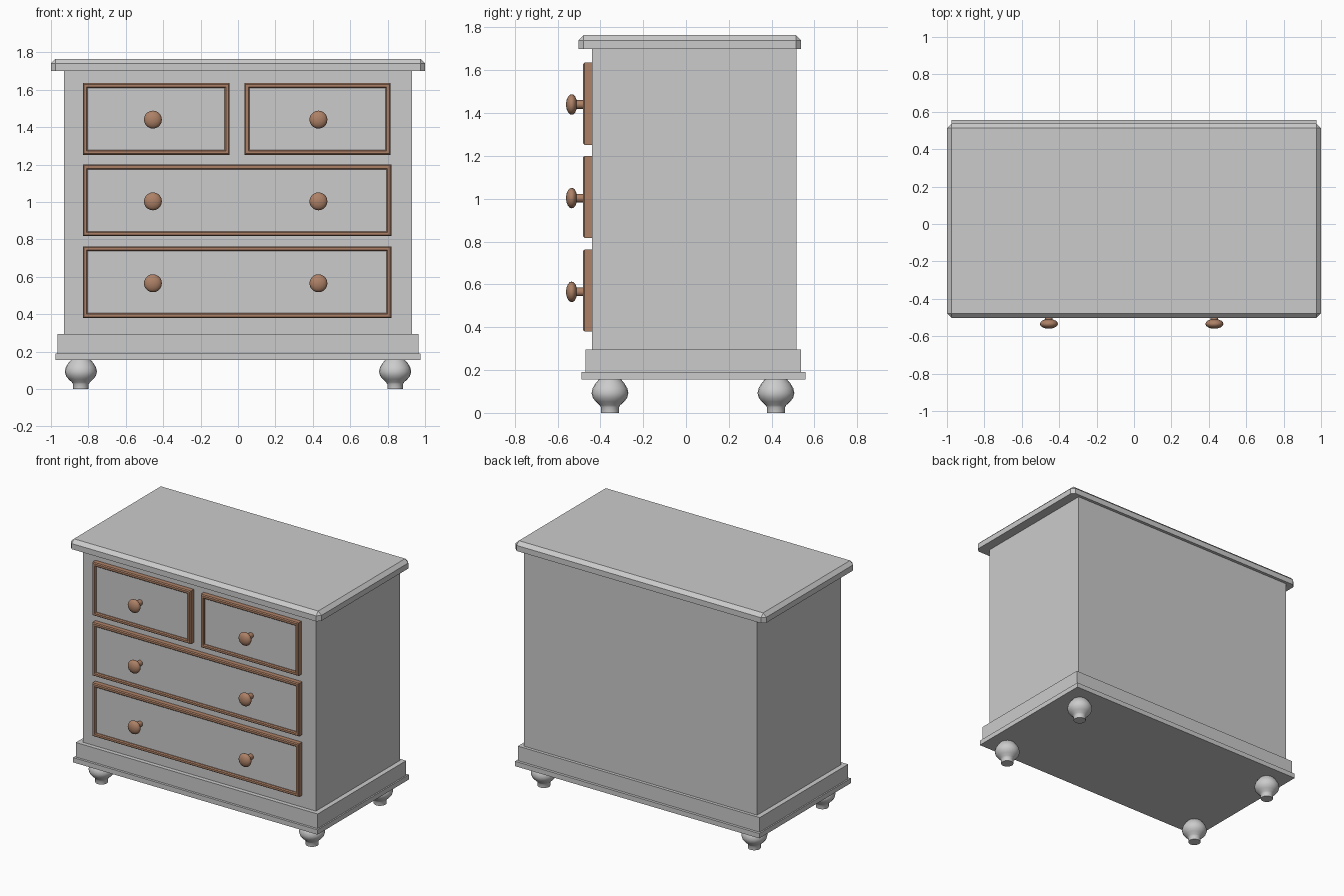
import bpy, bmesh, math
from mathutils import Matrix

if "Cube" in bpy.data.objects:
    bpy.data.objects.remove(bpy.data.objects["Cube"])

wood = bpy.data.materials.new("brown_wood")
wood.diffuse_color = (0.42, 0.22, 0.135, 1)
wood.use_nodes = True
wood.node_tree.nodes["Principled BSDF"].inputs["Base Color"].default_value = wood.diffuse_color


def finish(name, bm, mat=None, smooth=False):
    bmesh.ops.recalc_face_normals(bm, faces=bm.faces)
    me = bpy.data.meshes.new(name)
    bm.to_mesh(me)
    bm.free()
    ob = bpy.data.objects.new(name, me)
    bpy.context.collection.objects.link(ob)
    if mat:
        me.materials.append(mat)
    if smooth:
        bpy.ops.object.select_all(action='DESELECT')
        ob.select_set(True)
        bpy.context.view_layer.objects.active = ob
        bpy.ops.object.shade_smooth_by_angle(angle=math.radians(40))
    return ob


def box_mesh(x0, x1, y0, y1, z0, z1):
    bm = bmesh.new()
    bmesh.ops.create_cube(bm, size=1)
    for v in bm.verts:
        v.co = ((x0 + x1) / 2 + v.co.x * (x1 - x0),
                (y0 + y1) / 2 + v.co.y * (y1 - y0),
                (z0 + z1) / 2 + v.co.z * (z1 - z0))
    return bm


def lathe(name, profile, matrix, segs, mat=None):
    # revolve (radius, height) pairs about local z, capping the ends
    bm = bmesh.new()
    rings = [[bm.verts.new((r * math.cos(2 * math.pi * i / segs),
                            r * math.sin(2 * math.pi * i / segs), h))
              for i in range(segs)] for r, h in profile]
    for a, b in zip(rings, rings[1:]):
        for i in range(segs):
            j = (i + 1) % segs
            bm.faces.new((a[i], a[j], b[j], b[i]))
    bm.faces.new(rings[0])
    bm.faces.new(rings[-1])
    bm.transform(matrix)
    return finish(name, bm, mat, True)


def frame(name, x0, x1, z0, z1):
    # sweep a chamfered moulding section (inset, y) round a rectangle
    section = [(0, -.44), (0, -.473), (.006, -.48), (.02, -.48), (.026, -.473), (.026, -.44)]
    bm = bmesh.new()
    rings = [[bm.verts.new(c) for c in ((x0 + d, y, z0 + d), (x1 - d, y, z0 + d),
                                        (x1 - d, y, z1 - d), (x0 + d, y, z1 - d))]
             for d, y in section]
    for k, a in enumerate(rings):
        b = rings[(k + 1) % len(rings)]
        for i in range(4):
            j = (i + 1) % 4
            bm.faces.new((a[i], a[j], b[j], b[i]))
    return finish(name, bm, wood)


# Carcass, plinth and base strip
finish("carcass", box_mesh(-.93, .93, -.44, .516, .295, 1.70))
finish("plinth", box_mesh(-.965, .965, -.47, .538, .19, .295))
finish("base_strip", box_mesh(-.975, .975, -.487, .557, .155, .19))

# Top board with chamfered upper and corner edges
bm = box_mesh(-1, 1, -.503, .538, 1.70, 1.765)
edges = [e for e in bm.edges if max(v.co.z for v in e.verts) > 1.75]
bmesh.ops.bevel(bm, geom=edges, offset=.025, segments=1, affect='EDGES')
finish("top_board", bm)

# Drawers: grey panel inside a brown moulding
drawers = {
    "top_left": (-.83, -.045, 1.252, 1.635),
    "top_right": (.035, .815, 1.252, 1.635),
    "middle": (-.83, .82, .817, 1.20),
    "bottom": (-.83, .82, .38, .763),
}
for key, (x0, x1, z0, z1) in drawers.items():
    frame(key + "_drawer_frame", x0, x1, z0, z1)
    finish(key + "_drawer_panel",
           box_mesh(x0 + .02, x1 - .02, -.465, -.43, z0 + .02, z1 - .02))

# Knobs: stem and flattened ball turned along -y
ball = [(.048 * math.cos(math.radians(a)), .094 + .026 * math.sin(math.radians(a)))
        for a in (-60, -40, -20, 0, 20, 40, 60, 75, 86)]
knob = [(.02, 0), (.02, .071)] + ball
for z in (1.44, 1.003, .565):
    for x in (-.455, .43):
        m = Matrix.Translation((x, -.44, z)) @ Matrix.Rotation(math.pi / 2, 4, 'X')
        lathe("drawer_knob", knob, m, 20, wood)

# Turned bun feet
foot = [(.042, 0), (.042, .026), (.048, .036), (.066, .052), (.08, .07), (.086, .092),
        (.081, .115), (.068, .137), (.052, .156)]
for x in (-.84, .84):
    for y in (-.355, .42):
        lathe("bun_foot", foot, Matrix.Translation((x, y, 0)), 20)
